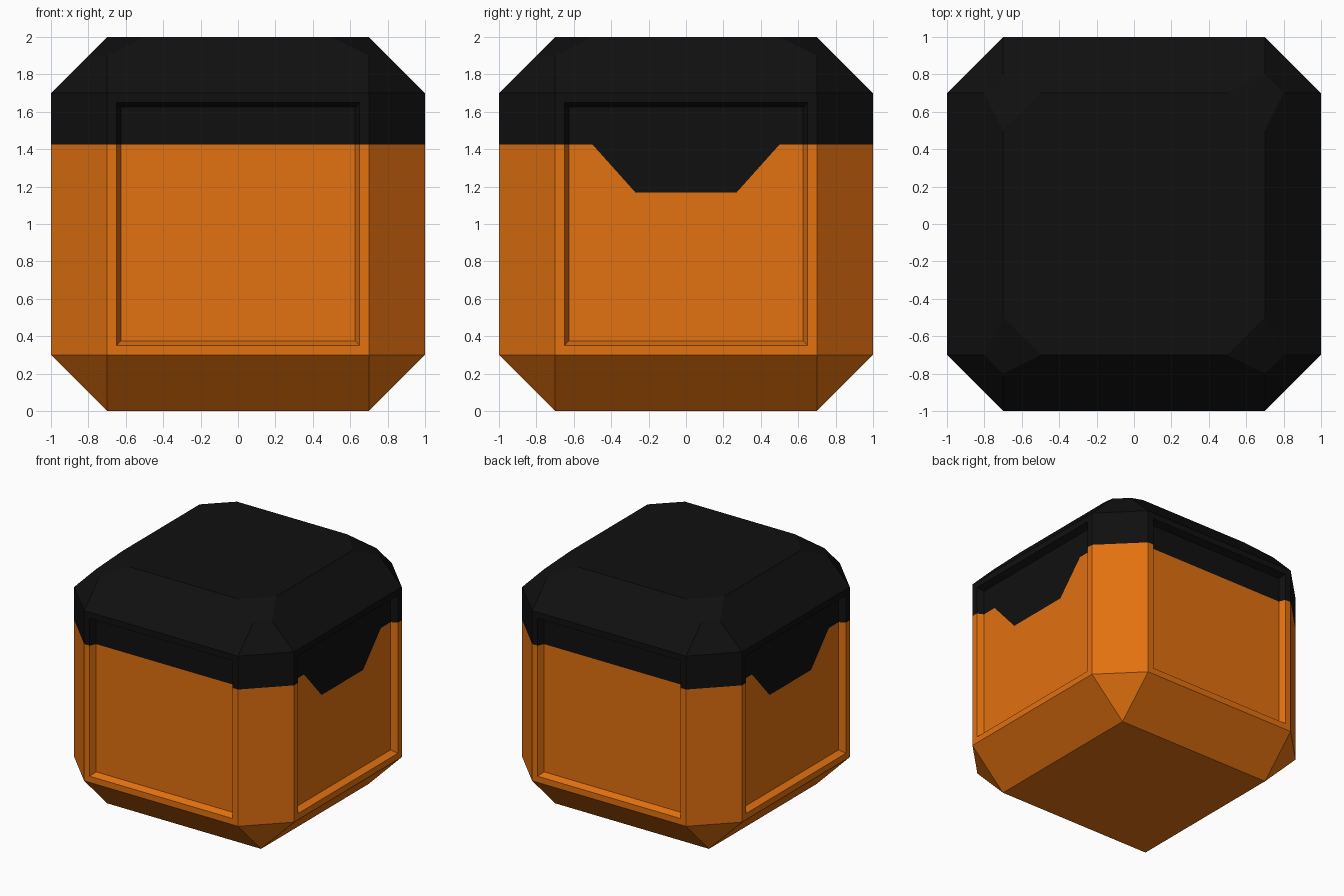
import bpy, bmesh
from mathutils import Vector

if "Cube" in bpy.data.objects:
    bpy.data.objects.remove(bpy.data.objects["Cube"])

CAP_Z, DIP_Z = 1.425, 1.168      # paint line, and the lower line of the side dips
DIP_TOP, DIP_LOW = 0.5, 0.27     # half widths of the dip
SLOPE = (CAP_Z - DIP_Z) / (DIP_TOP - DIP_LOW)


def material(name, colour):
    m = bpy.data.materials.new(name)
    m.diffuse_color = (*colour, 1)
    m.use_nodes = True
    m.node_tree.nodes["Principled BSDF"].inputs["Base Color"].default_value = m.diffuse_color
    return m


def cut(bm, faces, co, no):
    geom = set(faces)
    for f in faces:
        geom.update(f.edges)
        geom.update(f.verts)
    bmesh.ops.bisect_plane(bm, geom=list(geom), dist=1e-5, plane_co=co, plane_no=no)


def side_panels(bm):
    return [f for f in bm.faces if abs(f.normal.x) > 0.99 and abs(f.calc_center_median().x) < 0.99]


# chamfered block whose four top corners are cut once more
bm = bmesh.new()
corner = [(.7, .7, 0), (1, .7, .3), (.7, 1, .3), (1, .7, 1.7), (.7, 1, 1.7),
          (.5, .7, 2), (.7, .5, 2), (.7, .8, 1.9), (.8, .7, 1.9)]
for sx in (-1, 1):
    for sy in (-1, 1):
        for x, y, z in corner:
            bm.verts.new((sx * x, sy * y, z))
bmesh.ops.convex_hull(bm, input=list(bm.verts))
bmesh.ops.dissolve_limit(bm, angle_limit=0.01, verts=list(bm.verts), edges=list(bm.edges))
bmesh.ops.recalc_face_normals(bm, faces=list(bm.faces))
bm.normal_update()

# sunken panels on the four sides
sides = [f for f in bm.faces if max(abs(f.normal.x), abs(f.normal.y)) > 0.99]
bmesh.ops.inset_individual(bm, faces=sides, thickness=0.072, depth=0)
bmesh.ops.inset_individual(bm, faces=sides, thickness=0.033, depth=-0.05)
bm.normal_update()

# edges of the painted cap: straight all round, dipping on the left and right panels
cut(bm, list(bm.faces), (0, 0, CAP_Z), (0, 0, 1))
for co, no in (((0, 0, DIP_Z), (0, 0, 1)),
               ((0, DIP_LOW, DIP_Z), (0, -SLOPE, 1)),
               ((0, -DIP_LOW, DIP_Z), (0, SLOPE, 1))):
    bm.normal_update()
    cut(bm, side_panels(bm), co, Vector(no).normalized())
bm.normal_update()

# colour by height, with the dip rule on the side panels
panels = set(side_panels(bm))
for f in bm.faces:
    c = f.calc_center_median()
    dip = f in panels and c.z > max(DIP_Z, DIP_Z + (abs(c.y) - DIP_LOW) * SLOPE)
    f.material_index = 1 if c.z > CAP_Z or dip else 0
    f.smooth = False

mesh = bpy.data.meshes.new("block_body")
bm.to_mesh(mesh)
bm.free()
mesh.materials.append(material("orange", (0.76, 0.165, 0.005)))
mesh.materials.append(material("black", (0.005, 0.005, 0.005)))
bpy.context.collection.objects.link(bpy.data.objects.new("block_body", mesh))
